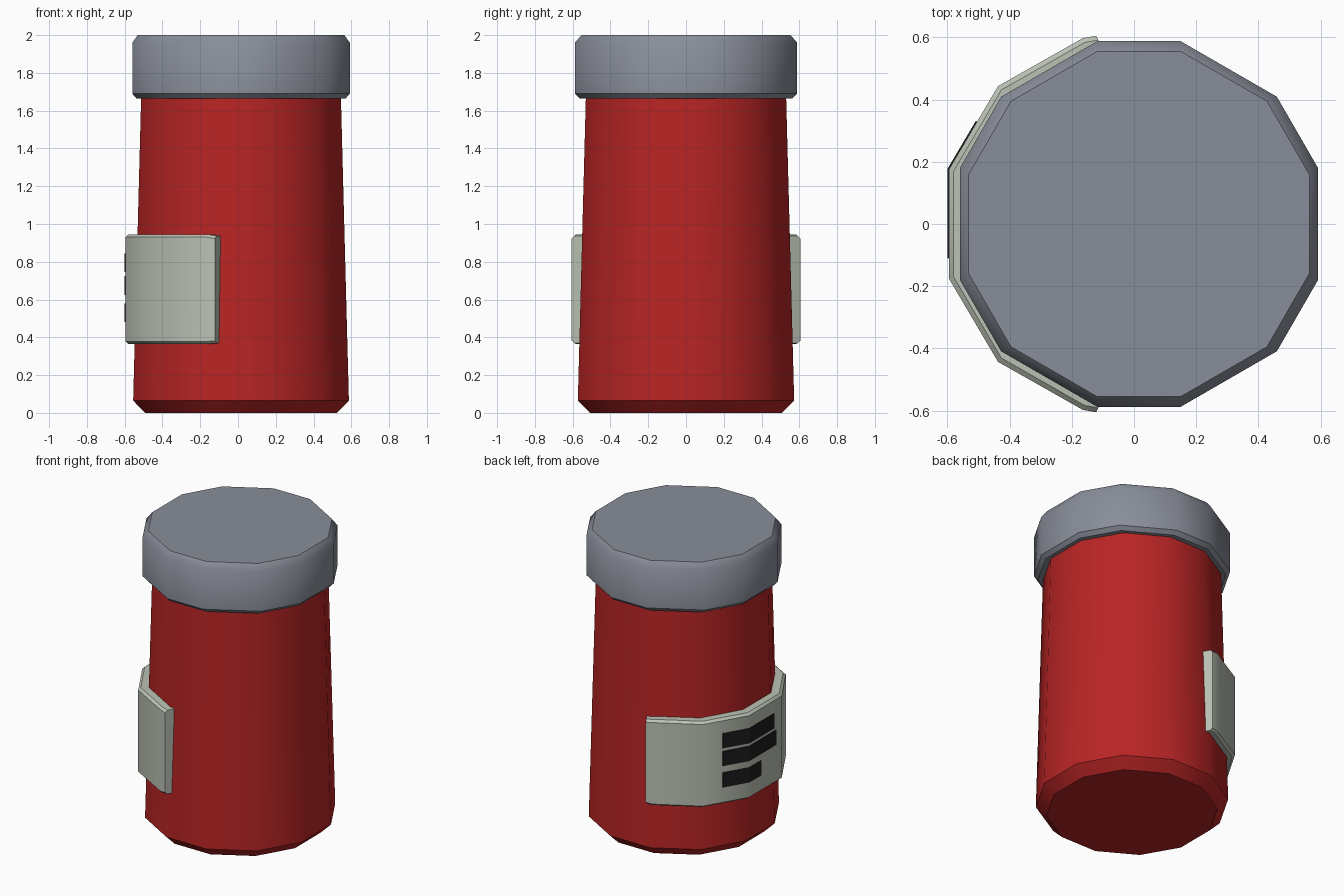
import bpy, math

if "Cube" in bpy.data.objects:
    bpy.data.objects.remove(bpy.data.objects["Cube"])

CX = 0.016  # axis of the canister


def material(name, rgb):
    m = bpy.data.materials.new(name)
    m.diffuse_color = (*rgb, 1)
    m.use_nodes = True
    m.node_tree.nodes["Principled BSDF"].inputs["Base Color"].default_value = m.diffuse_color
    return m


red = material("red", (0.48, 0.018, 0.018))
grey = material("slate grey", (0.25, 0.27, 0.32))
pale = material("pale label", (0.50, 0.54, 0.46))
black = material("black", (0.012, 0.012, 0.012))


def loft(name, rings, mat, smooth=True):
    """Skin a list of equal closed rings and cap both ends."""
    n = len(rings[0])
    verts = [p for r in rings for p in r]
    faces = [tuple(range(n)), tuple(range(len(verts) - n, len(verts)))]
    for i in range(len(rings) - 1):
        for j in range(n):
            k = (j + 1) % n
            faces.append((i * n + j, i * n + k, (i + 1) * n + k, (i + 1) * n + j))
    me = bpy.data.meshes.new(name)
    me.from_pydata(verts, [], faces)
    me.materials.append(mat)
    ob = bpy.data.objects.new(name, me)
    bpy.context.collection.objects.link(ob)
    bpy.ops.object.select_all(action='DESELECT')
    ob.select_set(True)
    bpy.context.view_layer.objects.active = ob
    bpy.ops.object.mode_set(mode='EDIT')
    bpy.ops.mesh.select_all(action='SELECT')
    bpy.ops.mesh.normals_make_consistent(inside=False)
    bpy.ops.object.mode_set(mode='OBJECT')
    if smooth:
        bpy.ops.object.shade_smooth_by_angle(angle=math.radians(36))
    return ob


def ring(r, z, half):
    """Twelve-sided ring; half is the half angle of its six main sides."""
    angles = [60 * i + s * half for i in range(6) for s in (-1, 1)]
    return [(CX + r * math.cos(math.radians(a)), r * math.sin(math.radians(a)), z)
            for a in angles]


# tapered body and bevelled lid
loft("canister_body", [ring(0.526, 0, 15.3), ring(0.592, 0.065, 15.3),
                       ring(0.548, 1.68, 15.3)], red)
loft("lid", [ring(0.578, 1.665, 16.5), ring(0.603, 1.69, 17.3),
             ring(0.603, 1.96, 17.3), ring(0.57, 2.0, 16.2)], grey)

# label wrapped around the left side, mirrored front to back
outer = [(-0.595, 0.175), (-0.437, 0.443), (-0.165, 0.597), (-0.122, 0.605)]
inner = [(-0.530, 0.150), (-0.390, 0.390), (-0.140, 0.535), (-0.090, 0.545)]
sections = []
for o, i, dz in zip(outer, inner, (0, 0, 0, 0.008)):
    m = [a + (b - a) * 0.23 for a, b in zip(o, i)]
    lo, hi = 0.365 + dz / 2, 0.945 - dz
    sections.append([(*i, lo), (*m, lo), (*o, lo + 0.013),
                     (*o, hi - 0.015), (*m, hi), (*i, hi)])
mirrored = [[(x, -y, z) for x, y, z in s] for s in sections]
loft("label", sections[::-1] + mirrored, pale)

# three thin bars on the label, bent over its corner
for k, (z0, z1, end) in enumerate([(0.745, 0.845, -0.09), (0.625, 0.725, -0.11),
                                   (0.48, 0.58, 0.05)]):
    path = [(-0.504, 0.329), (-0.595, 0.175), (-0.595, end)]
    bar = []
    for x, y in path:
        f = 1.008
        bar.append([(x * 0.998, y * 0.998, z0), (x * f, y * f, z0),
                    (x * f, y * f, z1), (x * 0.998, y * 0.998, z1)])
    loft("label_bar_%d" % (k + 1), bar, black, smooth=False)
